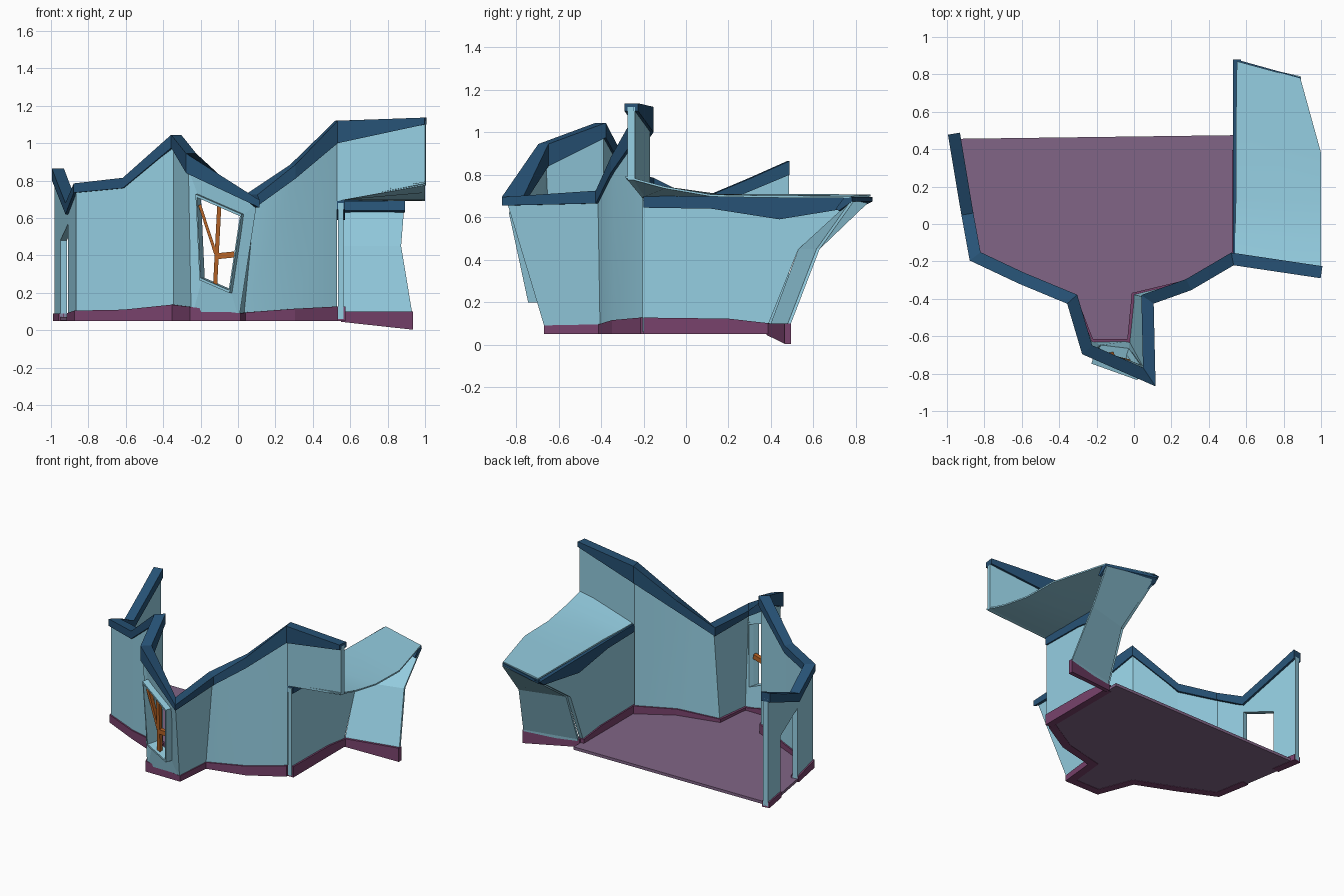
import bpy, bmesh
from mathutils import Vector as V

if "Cube" in bpy.data.objects:
    bpy.data.objects.remove(bpy.data.objects["Cube"])


def mat(name, c):
    m = bpy.data.materials.new(name)
    m.diffuse_color = (*c, 1)
    m.use_nodes = True
    m.node_tree.nodes["Principled BSDF"].inputs["Base Color"].default_value = m.diffuse_color
    return m


WALL = mat("pale_blue", (.30, .62, .76))
TRIM = mat("dark_blue", (.02, .085, .18))
BASE = mat("plum", (.19, .055, .15))
FLOOR = mat("dusty_plum", (.22, .13, .24))
WOOD = mat("orange_wood", (.48, .13, .02))


def loft(name, sections, m, closed=False, smooth=False):
    """Skin through equal-length cross-sections, capped or joined in a ring."""
    bm = bmesh.new()
    rings = [[bm.verts.new(p) for p in s] for s in sections]
    n = len(rings[0])
    pairs = list(zip(rings, rings[1:]))
    if closed:
        pairs.append((rings[-1], rings[0]))
    else:
        bm.faces.new(rings[0])
        bm.faces.new(rings[-1])
    for a, b in pairs:
        for i in range(n):
            j = (i + 1) % n
            bm.faces.new((a[i], a[j], b[j], b[i]))
    bmesh.ops.recalc_face_normals(bm, faces=bm.faces)
    me = bpy.data.meshes.new(name)
    bm.to_mesh(me)
    bm.free()
    me.materials.append(m)
    ob = bpy.data.objects.new(name, me)
    bpy.context.collection.objects.link(ob)
    if smooth:
        bpy.ops.object.select_all(action='DESELECT')
        bpy.context.view_layer.objects.active = ob
        ob.select_set(True)
        bpy.ops.object.shade_smooth_by_angle(angle=.5)
    return ob


def offset(path, d):
    """Mitred offset of an open 2D path toward the room."""
    pts = [V(p) for p in path]
    out = []
    for i, p in enumerate(pts):
        ns = []
        for a, b in ((i - 1, i), (i, i + 1)):
            if a >= 0 and b < len(pts):
                t = (pts[b] - pts[a]).normalized()
                ns.append(V((-t.y, t.x)))
        n = sum(ns, V((0, 0))).normalized()
        out.append(p + n * d / n.dot(ns[0]))
    return out


# wall stations: top x, y, baseboard height, trim bottom, trim top
ST = [(-.98, .48, .09, .80, .865), (-.95, .30, .09, .725, .785),
      (-.908, .05, .09, .62, .68), (-.865, -.185, .105, .735, .785),
      (-.61, -.305, .11, .76, .815), (-.345, -.415, .137, .975, 1.045),
      (-.265, -.685, .125, .84, .945), (.10, -.845, .09, .655, .695),
      (.09, -.415, .095, .665, .725), (.30, -.34, .115, .81, .885),
      (.53, -.205, .127, 1.0, 1.12), (1.0, -.275, .1, 1.1, 1.137)]
top = [s[:2] for s in ST]
base = list(top)
base[6:9] = [(-.25, -.66), (.005, -.66), (.03, -.405)]   # bay leans outward
B0, B1 = base, offset(base, .035)
T0, T1 = top, offset(top, .035)


def sec(i, z0=None):
    zt = ST[i][3] + .02
    lo0, lo1, z = (B0[i], B1[i], .06) if z0 is None else (T0[i], T1[i], z0)
    return [(*lo0, z), (*T0[i], zt), (*T1[i], zt), (*lo1, z)]


# walls, door lintel and upper right wall
loft("left_wall_end", [sec(0), sec(1)], WALL)
loft("door_lintel", [sec(1, .48), sec(2, .57)], WALL)
loft("front_left_wall", [sec(i) for i in range(2, 7)], WALL)
loft("front_right_wall", [sec(i) for i in range(7, 11)], WALL, smooth=True)
loft("upper_right_wall", [sec(10, .69), sec(11, .775)], WALL)

# bay front with crooked window opening
hole = [V(p) for p in ((-.21, -.703, .71), (.02, -.785, .61),
                       (-.04, -.70, .215), (-.19, -.682, .28))]
L, R = sec(6), sec(7)
outer = [L[1], R[1], R[0], L[0]]
inner = [L[2], R[2], R[3], L[3]]
back = V((.012, .035, 0))
loft("bay_front_wall", [(h, o, n, h + back) for h, o, n in zip(hole, outer, inner)],
     WALL, closed=True)
mid = sum(hole, V()) / 4
out = V((-.01, -.045, 0))
loft("window_frame", [(h + back, h + out, h + (h - mid) * .07 + out, h + (h - mid) * .07 + back)
                      for h in hole], WALL, closed=True)


def bar(name, a, b, w):
    a, b = V(a), V(b)
    s = (b - a).cross(V((0, 1, 0))).normalized() * w / 2
    d = V((0, .015, 0))
    loft(name, [[p + s + d, p + s - d, p - s - d, p - s + d] for p in (a, b)], WOOD)


# window bars
bar("window_upright", (-.10, -.745, .67), (-.122, -.70, .245), .022)
bar("window_crossbar", (-.12, -.715, .395), (-.02, -.74, .405), .032)
bar("window_brace", (-.205, -.71, .67), (-.12, -.715, .41), .016)

# wall-top trim
A, B = offset(top, -.015), offset(top, .05)
loft("wall_top_trim", [[(*A[i], s[3]), (*A[i], s[4]), (*B[i], s[4]), (*B[i], s[3])]
                       for i, s in enumerate(ST)], TRIM)

# baseboards, broken by the doorway
A, B = offset(base, -.01), offset(base, .045)
for name, r in (("door_baseboard", range(0, 2)), ("front_baseboard", range(2, 11))):
    loft(name, [[(*A[i], .05), (*A[i], ST[i][2]), (*B[i], ST[i][2]), (*B[i], .05)]
                for i in r], BASE)
loft("right_baseboard", [[(.575, y, .05), (.575, y, z), (.525, y, z), (.525, y, .05)]
                         for y, z in ((-.20, .127), (.2, .122), (.395, .1))], BASE)
loft("rear_baseboard", [[(x, y, z), (x, y, .1), (x, y + .03, .1), (x, y + .03, z)]
                        for x, y, z in ((.55, .38, .045), (.935, .465, .003))], BASE)

# floor slab
plan = [(-.975, .455), (.55, .475)] + [tuple(p) for p in B0[10:1:-1]]
loft("floor", [[(x, y, z) for x, y in plan] for z in (.052, .072)], FLOOR)

# right wall, flaring toward the rear
loft("right_wall", [[(.563, -.205, z), (.563, y, z), (.535, y, z), (.535, -.205, z)]
                    for z, y in ((.06, .38), (.1, .39), (.45, .53), (.68, .86))], WALL)
stripe = [(-.2, .70), (.88, .692), (.84, .655), (.44, .59), (.12, .64), (-.2, .645)]
loft("right_wall_trim", [[(x, y, z) for y, z in stripe] for x in (.528, .573)], TRIM)

# rear panel leaning back
rows = ((.56, .39, .93, .475, .05), (.56, .40, .93, .48, .1),
        (.56, .53, .872, .615, .45), (.555, .85, .89, .775, .675))
loft("rear_panel", [[(x0, y0, z), (x1, y1, z), (x1, y1 + .015, z), (x0, y0 + .015, z)]
                    for x0, y0, x1, y1, z in rows], WALL)
loft("rear_panel_trim", [[(x, y - .09 * k, .63), (x, y, .675), (x, y, .695),
                          (x, y - .04, .69), (x, y - .11 * k, .64)]
                         for x, y, k in ((.545, .88, 1), (.893, .783, .7))], TRIM)

# sagging ledge roof between right wall, upper wall and rear panel
ledge = ((.54, -.2, .695, 1.0, -.285, .785), (.54, -.05, .697, 1.0, -.1, .735),
         (.545, .15, .7, 1.0, .12, .697), (.545, .5, .7, 1.0, .38, .692),
         (.55, .87, .697, .89, .778, .69))
loft("ledge_roof", [[(a, b, c), (d, e, f), (d, e, f + .01), (a, b, c + .01)]
                    for a, b, c, d, e, f in ledge], WALL, smooth=True)
